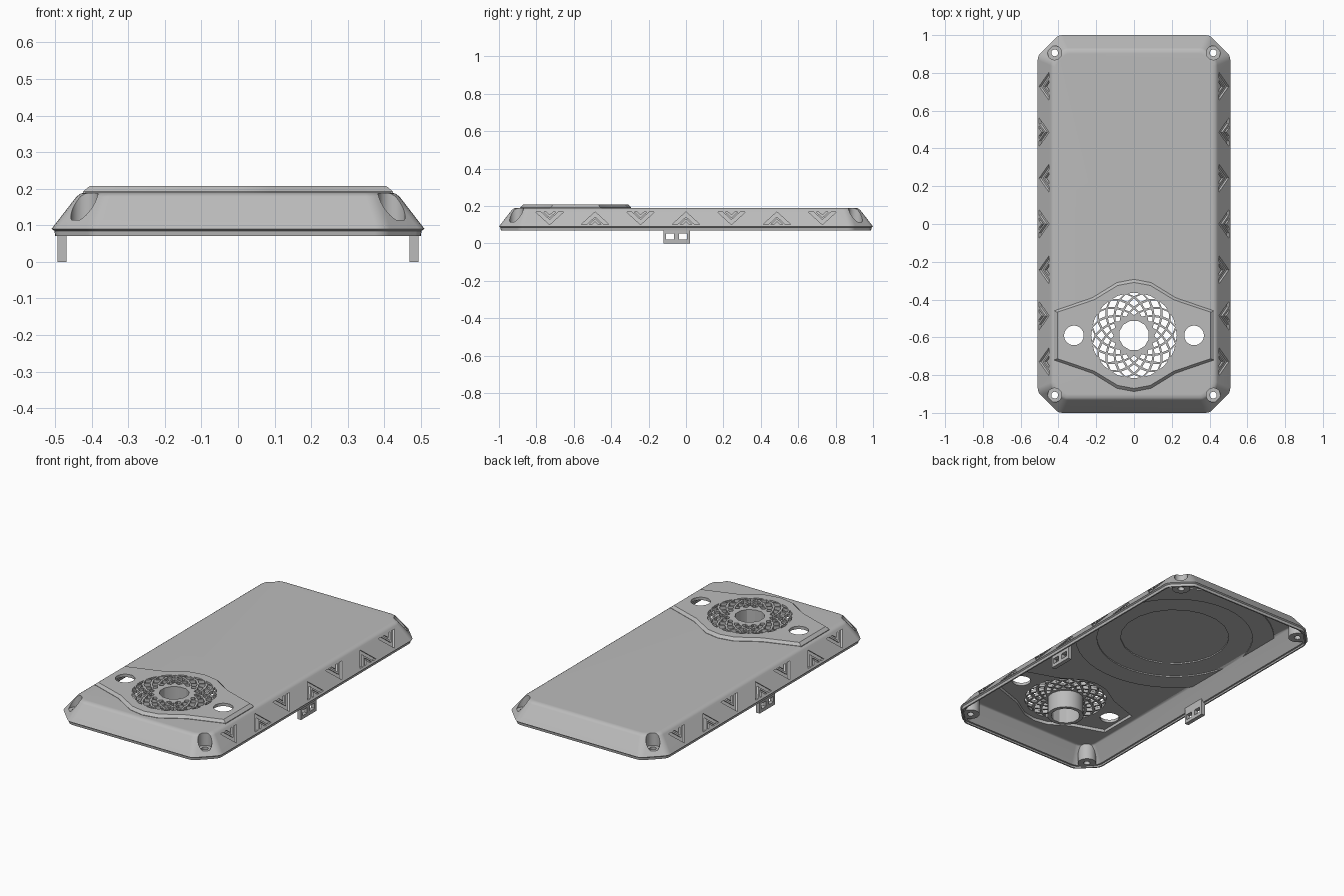
import bpy, bmesh, math

cube = bpy.data.objects.get("Cube")
if cube:
    bpy.data.objects.remove(cube, do_unlink=True)

grey = bpy.data.materials.new("plain grey")
grey.use_nodes = True
grey.diffuse_color = (0.5, 0.5, 0.5, 1)
grey.node_tree.nodes["Principled BSDF"].inputs["Base Color"].default_value = (0.5, 0.5, 0.5, 1)


# ---------- helpers ----------
def make(name, solids):
    """One object from closed lofts; each loft is a list of equal point rings."""
    bm = bmesh.new()
    for rings in solids:
        loops = [[bm.verts.new(p) for p in ring] for ring in rings]
        n = len(loops[0])
        for a, b in zip(loops, loops[1:]):
            for i in range(n):
                j = (i + 1) % n
                bm.faces.new((a[i], a[j], b[j], b[i]))
        bm.faces.new(loops[0][::-1])
        bm.faces.new(loops[-1])
    bmesh.ops.recalc_face_normals(bm, faces=bm.faces[:])
    mesh = bpy.data.meshes.new(name)
    bm.to_mesh(mesh)
    bm.free()
    obj = bpy.data.objects.new(name, mesh)
    bpy.context.collection.objects.link(obj)
    return obj


def boolean(obj, operation, solids):
    tool = make("cutter", solids)
    tool.hide_render = True
    apply_boolean(obj, operation, tool)


def apply_boolean(obj, operation, tool):
    mod = obj.modifiers.new("cut", 'BOOLEAN')
    mod.operation, mod.object, mod.solver = operation, tool, 'EXACT'
    bpy.context.view_layer.objects.active = obj
    bpy.ops.object.modifier_apply(modifier=mod.name)
    bpy.data.objects.remove(tool, do_unlink=True)


def finish(obj):
    obj.data.materials.clear()
    obj.data.materials.append(grey)
    bpy.ops.object.select_all(action='DESELECT')
    obj.select_set(True)
    bpy.context.view_layer.objects.active = obj
    bpy.ops.object.shade_smooth_by_angle(angle=math.radians(30))
    mod = obj.modifiers.new("flat shading", 'WEIGHTED_NORMAL')
    mod.keep_sharp = True


def prism(points, z0, z1):
    return [[(x, y, z) for x, y in points] for z in (z0, z1)]


def circle(x, y, r, n=32):
    return [(x + r * math.cos(math.tau * (i + .5) / n),
             y + r * math.sin(math.tau * (i + .5) / n)) for i in range(n)]


def box(x0, x1, y0, y1, z0, z1):
    return prism([(x0, y0), (x1, y0), (x1, y1), (x0, y1)], z0, z1)


def case_ring(z, inset):
    """Octagonal outline with softened corners."""
    hx, hy = 0.51 - inset, 1 - inset
    c = 0.11 - 0.586 * inset
    pts = []
    for sx, sy in ((1, 1), (-1, 1), (-1, -1), (1, -1)):
        pair = [(sx * hx, sy * (hy - c)), (sx * (hx - c), sy * hy)]
        pts += pair if sx * sy > 0 else pair[::-1]
    ring = []
    for i, (x, y) in enumerate(pts):
        ends = []
        for qx, qy in (pts[i - 1], pts[(i + 1) % len(pts)]):
            f = 0.022 / math.hypot(qx - x, qy - y)
            ends.append((x + (qx - x) * f, y + (qy - y) * f))
        (ax, ay), (bx, by) = ends
        for t in (0, .33, .67, 1):
            k, m, n = (1 - t) ** 2, 2 * t * (1 - t), t * t
            ring.append((k * ax + m * x + n * bx, k * ay + m * y + n * by, z))
    return ring


CAM_Y = -0.59


def plate_ring(z, fx, fy):
    quarter = [(.424, .13), (.22, .2), (.09, .28), (0, .297)]
    half = quarter + [(-x, y) for x, y in quarter[-2::-1]]
    full = half + [(-x, -y) for x, y in half]
    return [(x * fx, CAM_Y + y * fy, z) for x, y in full]


# ---------- outer shell with raised camera plate ----------
body = make("case_shell", [[case_ring(z, i) for z, i in (
    (.07, .01), (.085, .008), (.09, 0), (.178, .068), (.187, .08), (.19, .098))]])
boolean(body, 'UNION', [[plate_ring(.165, 1, 1), plate_ring(.192, 1, 1),
                         plate_ring(.207, .958, .945)]])

# ---------- hollow, leaving corner posts, lens tube and ceiling ring ----------
corners = [(sx * .42, sy * .906) for sx in (-1, 1) for sy in (-1, 1)]
tube = prism(circle(0, CAM_Y, .1, 24), .085, .3)
hollow = make("hollow", [[case_ring(z, i) for z, i in (
    (.05, .018), (.08, .018), (.0801, .028), (.165, .088), (.172, .1))]])
boolean(hollow, 'DIFFERENCE', [prism(circle(x, y, .05), .078, .3) for x, y in corners])
boolean(hollow, 'DIFFERENCE', [tube])
ceiling_ring = make("ceiling_ring", [prism(circle(0, .35, .55, 48), .165, .3)])
boolean(ceiling_ring, 'DIFFERENCE', [prism(circle(0, .35, .43, 48), .1, .4)])
apply_boolean(hollow, 'DIFFERENCE', ceiling_ring)
apply_boolean(body, 'DIFFERENCE', hollow)

pocket = make("pocket", [[plate_ring(.15, .9, .9), plate_ring(.19, .9, .9)]])
boolean(pocket, 'DIFFERENCE', [tube])
apply_boolean(body, 'DIFFERENCE', pocket)
boolean(body, 'DIFFERENCE', [prism(circle(0, .35, .3, 20), .15, .179)])

# ---------- camera openings and rosette lattice ----------
cuts = [prism(circle(0, CAM_Y, .08, 12), 0, .3)]
cuts += [prism(circle(sx * .318, CAM_Y, .052), .1, .3) for sx in (-1, 1)]
COUNT = 16
step = math.pi / COUNT
rows = [(.102, .122, .146), (.122, .146, .174), (.146, .174, .206), (.174, .206, .228),
        (.204, .227, .229)]
for k, (inner, mid, outer) in enumerate(rows):
    for i in range(COUNT):
        a = step * (2 * i + k % 2)
        corner = [(inner, a), (mid, a - step), (outer, a), (mid, a + step)]
        pts = [(r * math.cos(t), CAM_Y + r * math.sin(t)) for r, t in corner]
        cx, cy = (sum(p[n] for p in pts) / 4 for n in (0, 1))
        cuts.append(prism([(cx + (x - cx) * .74, cy + (y - cy) * .74)
                           for x, y in pts], .15, .3))
boolean(body, 'DIFFERENCE', cuts)

# ---------- countersunk corner screw holes ----------
boolean(body, 'DIFFERENCE', [
    [[(px, py, z) for px, py in circle(x, y, r)]
     for z, r in ((.05, .018), (.115, .018), (.1151, .037), (.3, .037))]
    for x, y in corners])

# ---------- engraved chevrons on the sloping sides ----------
HIGH, SLOPE = .068, .068 / .075


def chevron(side, y, w, t, flip):
    shape = [(-w, HIGH), (t - w, HIGH), (0, HIGH - (w - t) * SLOPE),
             (w - t, HIGH), (w, HIGH), (0, HIGH - w * SLOPE)]
    rings = []
    for depth in (.02, -.011):
        ring = []
        for u, v in shape:
            z = .1 + (HIGH - v if flip else v)
            ring.append((side * (.51 - (z - .09) * .773 + depth), y + u, z))
        rings.append(ring)
    return rings


boolean(body, 'DIFFERENCE', [
    chevron(side, (i - 3) * .243, w, t, i % 2 == 1)
    for side in (-1, 1) for i in range(7) for w, t in ((.075, .028), (.033, .014))])
finish(body)

# ---------- side clips with two slots each ----------
for side, label in ((1, "left"), (-1, "right")):
    x0, x1 = sorted((side * .469, side * .493))
    clip = make(label + "_clip", [box(x0, x1, -.12, .022, 0, .1)])
    boolean(clip, 'DIFFERENCE', [box(x0 - .1, x1 + .1, y, y + .043, .02, .052)
                                 for y in (-.107, -.037)])
    finish(clip)
